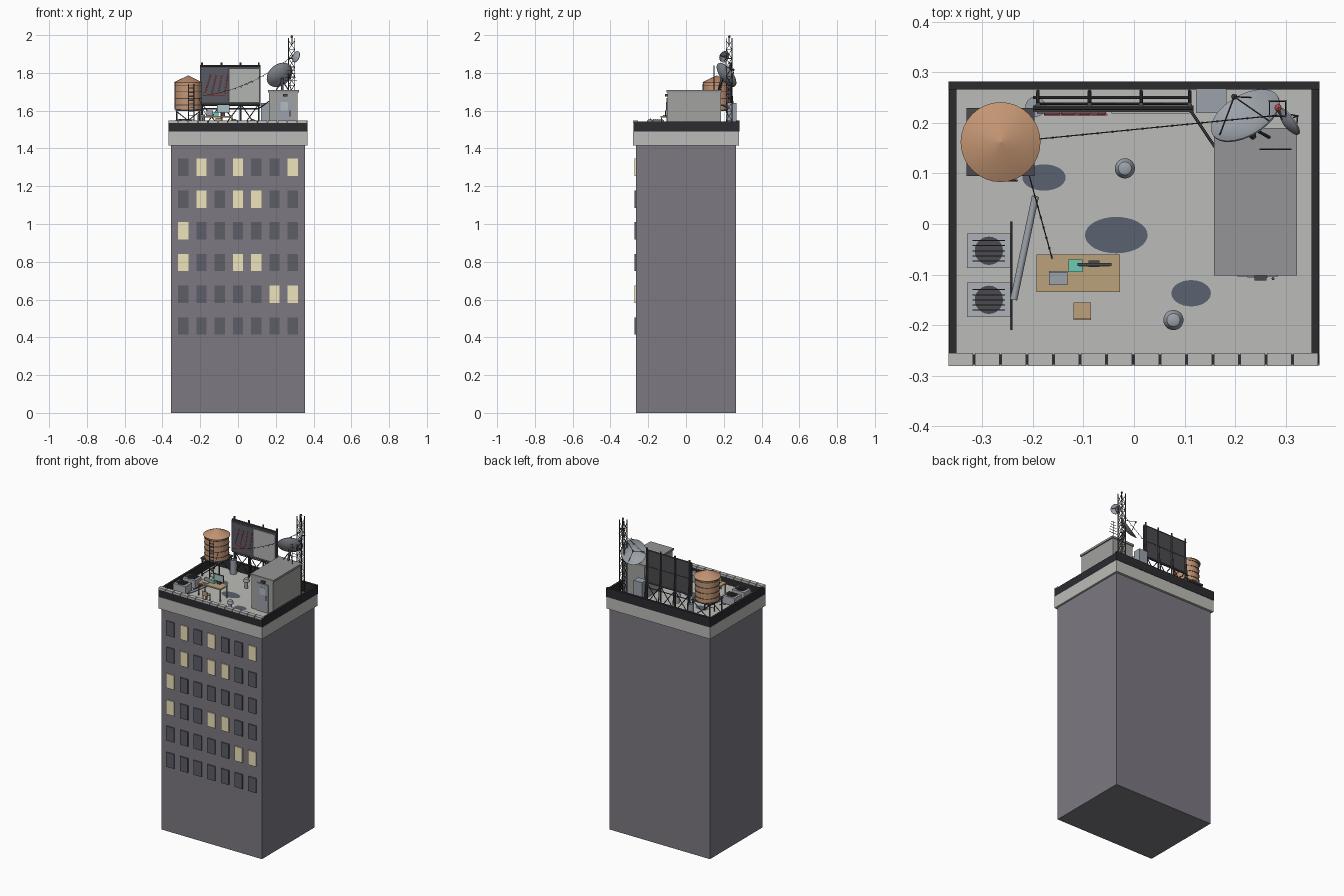
import bpy, bmesh, math
from mathutils import Vector, Matrix

if "Cube" in bpy.data.objects:
    bpy.data.objects.remove(bpy.data.objects["Cube"])

MATS = {}
def mat(rgb):
    if rgb not in MATS:
        m = bpy.data.materials.new("paint_%d" % len(MATS))
        m.diffuse_color = (*rgb, 1)
        m.use_nodes = True
        m.node_tree.nodes["Principled BSDF"].inputs["Base Color"].default_value = m.diffuse_color
        MATS[rgb] = m
    return MATS[rgb]

class Part:
    """Collects primitives into one named mesh object."""
    def __init__(self, name, rgb=None):
        self.name, self.rgb, self.bm = name, rgb, bmesh.new()
    def box(self, x0, x1, y0, y1, z0, z1):
        m = Matrix.Translation(((x0+x1)/2, (y0+y1)/2, (z0+z1)/2)) @ Matrix.Diagonal((x1-x0, y1-y0, z1-z0, 1))
        bmesh.ops.create_cube(self.bm, size=1, matrix=m)
        return self
    def rod(self, p, q, r, r2=None, n=8):
        p, q = Vector(p), Vector(q)
        d = q - p
        m = Matrix.Translation((p+q)/2) @ d.to_track_quat('Z', 'Y').to_matrix().to_4x4()
        bmesh.ops.create_cone(self.bm, cap_ends=True, segments=n, radius1=r,
                              radius2=r if r2 is None else r2, depth=d.length, matrix=m)
        return self
    def lathe(self, profile, origin=(0, 0, 0), axis=(0, 0, 1), n=32):
        m = Matrix.Translation(origin) @ Vector(axis).to_track_quat('Z', 'Y').to_matrix().to_4x4()
        rings = [[self.bm.verts.new(m @ Vector((r*math.cos(2*math.pi*i/n), r*math.sin(2*math.pi*i/n), z)))
                  for i in range(n)] for r, z in profile]
        for a, b in zip(rings, rings[1:]):
            for i in range(n):
                j = (i+1) % n
                self.bm.faces.new((a[i], a[j], b[j], b[i]))
        bmesh.ops.remove_doubles(self.bm, verts=[v for r in rings for v in r], dist=1e-6)
        return self
    def ball(self, c, r):
        bmesh.ops.create_icosphere(self.bm, subdivisions=1, radius=r, matrix=Matrix.Translation(c))
        return self
    def done(self, smooth=False):
        bmesh.ops.recalc_face_normals(self.bm, faces=self.bm.faces)
        me = bpy.data.meshes.new(self.name)
        self.bm.to_mesh(me)
        self.bm.free()
        if self.rgb:
            me.materials.append(mat(self.rgb))
        ob = bpy.data.objects.new(self.name, me)
        bpy.context.collection.objects.link(ob)
        if smooth:
            me.shade_smooth()
            me.set_sharp_from_angle(angle=math.radians(35))
        return ob

DARK, STEEL, BLACK = (.07, .07, .08), (.33, .36, .4), (.025, .025, .03)
WALL, STONE, WOOD, COPPER = (.2, .19, .22), (.5, .5, .48), (.5, .36, .2), (.55, .3, .17)
F = 1.49    # roof deck level

# tower, cornice, deck and parapet
Part("tower", WALL).box(-.355, .355, -.265, .265, 0, 1.42).done()
Part("cornice", STONE).box(-.367, .367, -.28, .28, 1.415, F).done()
p = Part("parapet", BLACK)
p.box(-.367, .367, .266, .282, F, 1.548).box(-.367, .367, -.278, -.258, F, 1.538)
for s in (-1, 1):
    p.box(*sorted((s*.351, s*.366)), -.275, .275, F, 1.542)
p.done()
p = Part("coping_blocks", STONE)
for i in range(14):
    x = -.367 + i*.0525
    p.box(x, x+.0485, -.281, -.255, 1.536, 1.549)
p.done()

# windows, some lit
lit = {(0, 1), (0, 3), (0, 6), (1, 1), (1, 3), (1, 4), (2, 0), (3, 0), (3, 3), (3, 4), (4, 5), (4, 6)}
on, off = Part("lit_windows", (.85, .77, .5)), Part("dark_windows", (.11, .11, .14))
for r in range(6):
    for c in range(7):
        x, z = (c-3)*.0965, 1.3 - r*.168
        (on if (r, c) in lit else off).box(x-.0275, x+.0275, -.272, -.263, z-.046, z+.046)
on.done(); off.done()

# stairhouse with roof slab, door and lamp
Part("stairhouse", (.36, .36, .35)).box(.165, .315, -.098, .185, F, 1.7).done()
Part("stairhouse_roof", (.3, .3, .31)).box(.158, .322, -.102, .19, 1.697, 1.71).done()
Part("stairhouse_door", STEEL).box(.205, .285, -.104, -.097, F, 1.667).done()
Part("door_panel", (.45, .5, .56)).box(.225, .265, -.106, -.1, 1.6, 1.645).done()
Part("door_fittings", DARK).box(.238, .262, -.112, -.097, 1.675, 1.688).rod((.275, -.108, 1.57), (.275, -.108, 1.6), .003).done()

# water tank: barrel, hoops, conical roof, stand and ladder
cx, cy = -.264, .162
Part("tank_barrel", COPPER).rod((cx, cy, 1.607), (cx, cy, 1.75), .071, n=32).done(True)
Part("tank_roof", COPPER).rod((cx, cy, 1.748), (cx, cy, 1.786), .079, .002, n=32).done(True)
p = Part("tank_hoops", DARK)
for z in (1.63, 1.665, 1.7, 1.735):
    p.lathe([(.07, z-.002), (.073, z-.002), (.073, z+.002), (.07, z+.002)], (cx, cy, 0))
p.done(True)
p = Part("tank_stand", DARK).box(cx-.067, cx+.067, cy-.067, cy+.067, 1.597, 1.607)
for sx in (-1, 1):
    for sy in (-1, 1):
        p.rod((cx+sx*.06, cy+sy*.06, F), (cx+sx*.06, cy+sy*.06, 1.6), .005)
    p.rod((cx-sx*.06, cy-.06, F+.01), (cx+sx*.06, cy-.06, 1.595), .0025)
    p.rod((cx-sx*.06, cy+.06, F+.01), (cx+sx*.06, cy+.06, 1.595), .0025)
p.done()
p = Part("tank_ladder", DARK)
for x in (-.262, -.232):
    p.rod((x, .086, F), (x, .086, 1.74), .0025)
for i in range(11):
    p.rod((-.262, .086, F+.02+i*.021), (-.232, .086, F+.02+i*.021), .002)
p.done()

# billboard: two panels, border, posts and rear bracing
Part("billboard_back", DARK).box(-.2, .118, .222, .232, 1.635, 1.835).done()
Part("billboard_left_panel", (.1, .1, .13)).box(-.192, -.055, .219, .223, 1.645, 1.825).done()
Part("billboard_right_panel", (.45, .46, .45)).box(-.045, .11, .219, .223, 1.645, 1.82).done()
p = Part("neon_tubes", (.8, .12, .12))
for i in range(4):
    p.rod((-.175+i*.035, .217, 1.69), (-.145+i*.03, .217, 1.79), .0025)
p.rod((-.178, .217, 1.68), (-.065, .217, 1.68), .0025).done()
p = Part("billboard_frame", DARK)
xs = (-.19, -.088, .014, .11)
for x in xs:
    p.rod((x, .236, F), (x, .236, 1.855), .005)
    p.rod((x, .262, F), (x, .238, 1.74), .0035)
for a, b in zip(xs, xs[1:]):
    p.rod((a, .238, F+.01), (b, .238, 1.635), .0025).rod((b, .238, F+.01), (a, .238, 1.635), .0025)
for z in (1.63, 1.735, 1.838):
    p.rod((-.2, .23, z), (.118, .23, z), .004)
p.rod((-.2, .25, 1.61), (.112, .25, 1.61), .003)
p.rod((.108, .23, 1.61), (.165, .145, 1.65), .003).done()

# electrical cabinet and vent pipes
Part("cabinet", STEEL).box(.123, .183, .22, .268, F, 1.64).done()
Part("standpipe", STEEL).rod((-.195, .232, F), (-.195, .232, 1.58), .02, n=20).done(True)
p = Part("roof_vents", STEEL)
for x, y in ((-.018, .11), (.078, -.19)):
    p.rod((x, y, F), (x, y, 1.54), .01, n=16)
    p.lathe([(0, 1.533), (.02, 1.533), (.02, 1.54), (.013, 1.551), (0, 1.556)], (x, y, 0), n=20)
p.done(True)

# lattice mast with beacon
p = Part("mast", DARK)
x0, x1, y0, y1 = .268, .3, .213, .243
cs = [(x0, y0), (x1, y0), (x1, y1), (x0, y1)]
for i in range(4):
    a, b = cs[i], cs[(i+1) % 4]
    p.rod((*a, F), (*a, 1.985), .0025, n=6)
    for k in range(10):
        z = F + .01 + k*.047
        p.rod((*a, z), (*b, z), .0015, n=5)
        p.rod((*a, z), (*b, z+.047), .0015, n=5)
p.rod((.285, .228, 1.95), (.285, .228, 1.99), .003).done()
Part("mast_beacon", (.85, .12, .1)).ball((.285, .23, 1.992), .008).done()

# dishes with feeds and mounts
def dish(name, c, axis, r, depth):
    c, a = Vector(c), Vector(axis).normalized()
    prof = [(r*i/8, depth*(i/8)**2) for i in range(9)]
    prof += [(q, z+.003) for q, z in reversed(prof)]
    Part(name, STEEL).lathe(prof, c - a*depth*.7, a).done(True)
    tip, side = c + a*r*.8, a.orthogonal().normalized()
    f = Part(name + "_feed", DARK).ball(tip, r*.09)
    for k in range(3):
        f.rod(c + Matrix.Rotation(k*2.094, 3, a) @ side * r*.85 + a*depth*.1, tip, .0015, n=5)
    f.done()
dish("large_dish", (.224, .208, 1.785), (-.43, .73, .53), .075, .024)
dish("small_dish", (.304, .2, 1.887), (.77, .55, -.3), .031, .01)
p = Part("dish_mounts", DARK).rod((.235, .172, 1.7), (.234, .19, 1.772), .007, n=12)
p.rod((.2, .17, 1.705), (.234, .19, 1.76), .003).rod((.27, .17, 1.705), (.234, .19, 1.76), .003)
p.rod((.285, .225, 1.89), (.3, .2, 1.888), .003).done()

# small aerial on the stairhouse roof
p = Part("aerial", DARK).rod((.28, .148, 1.7), (.28, .148, 1.84), .002, n=6)
for i in range(5):
    w = .032 - i*.004
    p.rod((.28-w, .148, 1.76+i*.018), (.28+w, .148, 1.76+i*.018), .0015, n=6)
p.done()

# air conditioning units with fan grilles
body, fan = Part("air_conditioners", (.42, .44, .47)), Part("fan_grilles", DARK)
for y in (-.053, -.15):
    body.box(-.33, -.244, y-.034, y+.034, F+.01, 1.55)
    fan.rod((-.287, y, 1.549), (-.287, y, 1.552), .028, n=24)
    for k in range(-2, 3):
        fan.box(-.319, -.255, y+k*.01-.001, y+k*.01+.001, 1.552, 1.555)
    for x in (-.32, -.254):
        fan.box(x-.005, x+.005, y-.03, y+.03, F, F+.011)
body.done(); fan.done()
Part("conduit", STEEL).rod((-.238, -.15, F+.012), (-.195, .055, F+.012), .007, n=12).done(True)
Part("thin_pipe", DARK).rod((-.242, -.21, F+.006), (-.242, .005, F+.006), .002).done()

# desk, crate seat and equipment
p = Part("desk", WOOD).box(-.193, -.028, -.135, -.06, 1.565, 1.573)
for x in (-.188, -.033):
    for y in (-.13, -.065):
        p.box(x-.003, x+.003, y-.003, y+.003, F, 1.566)
p.done()
p = Part("stool", WOOD).box(-.12, -.085, -.19, -.155, 1.53, 1.536)
for x in (-.117, -.088):
    for y in (-.187, -.158):
        p.box(x-.002, x+.002, y-.002, y+.002, F, 1.531)
p.box(-.12, -.085, -.19, -.187, 1.536, 1.56).done()
Part("monitor", DARK).box(-.112, -.045, -.083, -.077, 1.59, 1.633).box(-.09, -.068, -.085, -.072, 1.573, 1.592).done()
Part("monitor_screen", (.4, .55, .55)).box(-.109, -.048, -.0845, -.082, 1.593, 1.63).done()
Part("radio_box", (.15, .6, .45)).box(-.13, -.102, -.095, -.07, 1.573, 1.592).done()
Part("laptop", STEEL).box(-.168, -.132, -.121, -.095, 1.573, 1.576).box(-.168, -.132, -.096, -.093, 1.575, 1.6).done()

# puddles
p = Part("puddles", (.1, .12, .16))
for x, y, a, b in ((-.178, .092, .043, .026), (-.035, -.022, .062, .036), (.113, -.137, .039, .026)):
    bmesh.ops.create_circle(p.bm, cap_ends=True, segments=32, radius=1,
                            matrix=Matrix.Translation((x, y, F+.002)) @ Matrix.Diagonal((a, b, 1, 1)))
p.done()

# sagging light strings
wire, bulbs = Part("light_wires", DARK), Part("light_bulbs", (.9, .75, .35))
for a, b, sag, n in (((-.19, .168, 1.68), (.283, .215, 1.885), .04, 16), ((-.207, .095, 1.67), (-.162, -.068, 1.575), .015, 8)):
    pts = [Vector(a).lerp(Vector(b), i/n) - Vector((0, 0, sag*4*(i/n)*(1-i/n))) for i in range(n+1)]
    for q, r in zip(pts, pts[1:]):
        wire.rod(q, r, .0012, n=5)
        bulbs.ball(r - Vector((0, 0, .004)), .003)
wire.done(); bulbs.done()
